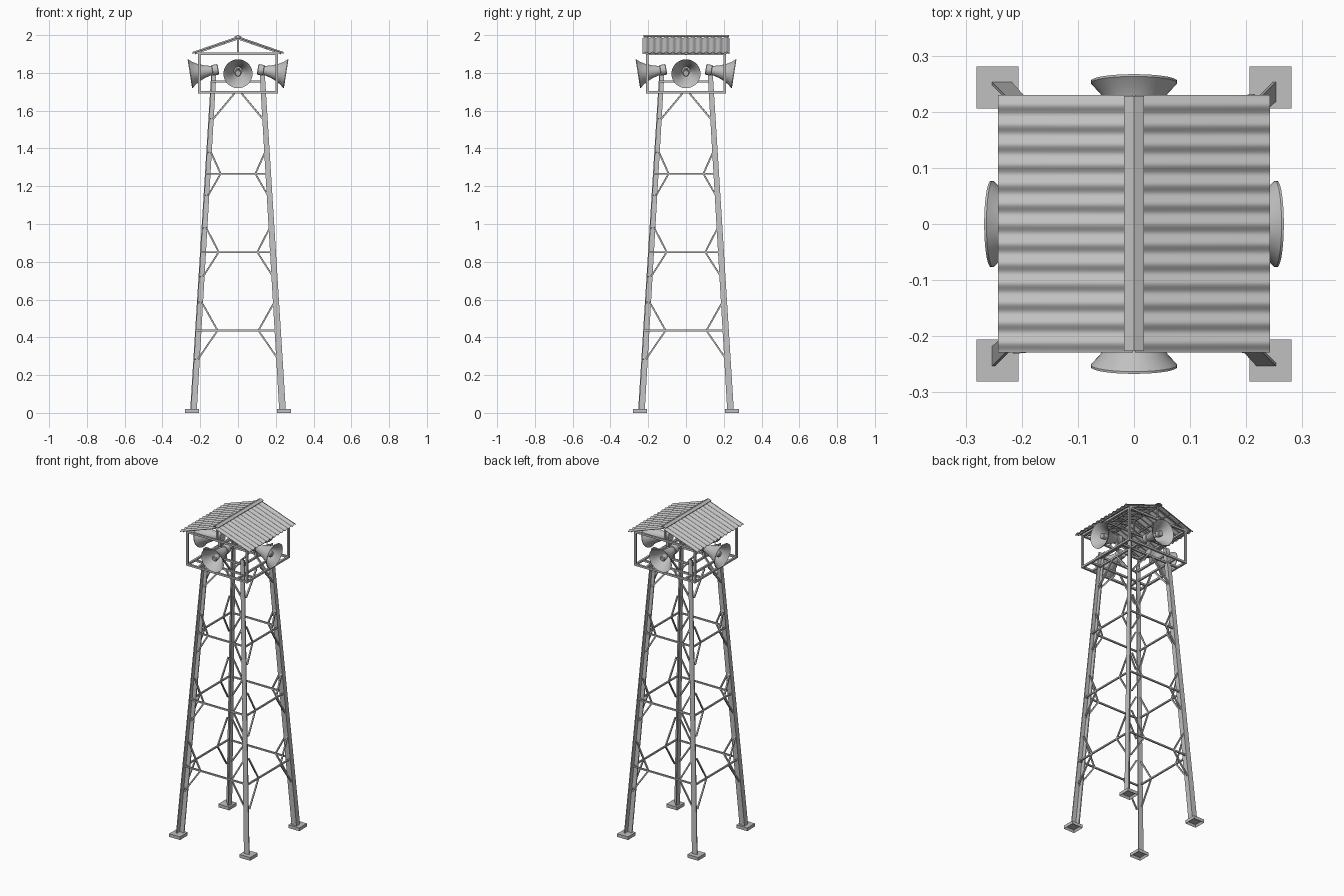
import bpy, bmesh, math
from mathutils import Vector, Matrix

cube = bpy.data.objects.get("Cube")
if cube:
    bpy.data.objects.remove(cube, do_unlink=True)

steel = bpy.data.materials.new("galvanised grey")
steel.use_nodes = True
GREY = (0.53, 0.53, 0.53, 1)
steel.diffuse_color = GREY
steel.node_tree.nodes["Principled BSDF"].inputs["Base Color"].default_value = GREY

QUARTERS = [Matrix.Rotation(math.pi / 2 * k, 4, 'Z') for k in range(4)]


def finish(name, bm, smooth=False):
    bmesh.ops.recalc_face_normals(bm, faces=bm.faces)
    mesh = bpy.data.meshes.new(name)
    bm.to_mesh(mesh)
    bm.free()
    mesh.materials.append(steel)
    obj = bpy.data.objects.new(name, mesh)
    bpy.context.collection.objects.link(obj)
    if smooth:
        bpy.ops.object.select_all(action='DESELECT')
        obj.select_set(True)
        bpy.context.view_layer.objects.active = obj
        bpy.ops.object.shade_smooth_by_angle(angle=math.radians(40))


def bar(bm, a, b, width, rot=Matrix()):
    """Square bar running from a to b."""
    a, b = rot @ Vector(a), rot @ Vector(b)
    d = b - a
    turn = d.to_track_quat('Z', 'Y').to_matrix().to_4x4()
    m = Matrix.Translation((a + b) / 2) @ turn @ Matrix.Diagonal((width, width, d.length, 1))
    bmesh.ops.create_cube(bm, size=1, matrix=m)


def loft(bm, ring_a, ring_b):
    """Closed prism between two matching outlines."""
    va, vb = [bm.verts.new(p) for p in ring_a], [bm.verts.new(p) for p in ring_b]
    n = len(va)
    for i in range(n):
        bm.faces.new((va[i], va[(i + 1) % n], vb[(i + 1) % n], vb[i]))
    bm.faces.new(va)
    bm.faces.new(vb)


def corner(z):
    """Distance of the outer leg corner from the axis at height z."""
    return 0.254 - 0.0625 * z


# Angle-iron legs leaning inward, each turned a quarter from the last
def angle_ring(z, w, t, rot):
    c = corner(z)
    outline = [(0, 0), (t, 0), (t, w - t), (w, w - t), (w, w), (0, w)]
    return [rot @ Vector((u - c, v - c, z)) for u, v in outline]


bm = bmesh.new()
for r in QUARTERS:
    loft(bm, angle_ring(0.015, 0.035, 0.006, r), angle_ring(1.79, 0.027, 0.006, r))
finish("legs", bm)

# Feet, hollow underneath
bm = bmesh.new()
for r in QUARTERS:
    m = r @ Matrix.Translation((-0.243, -0.243, 0.01)) @ Matrix.Diagonal((0.075, 0.075, 0.02, 1))
    bmesh.ops.create_cube(bm, size=1, matrix=m)
bm.normal_update()
under = [f for f in bm.faces if f.normal.z < -0.9]
bmesh.ops.inset_individual(bm, faces=under, thickness=0.01)
for f in under:
    bmesh.ops.translate(bm, verts=f.verts, vec=(0, 0, 0.014))
finish("feet", bm)

# Horizontal girts with bent corner braces on all four faces
bm = bmesh.new()


def on_face(x, h):
    return (x, -corner(h) + 0.009, h)


for z, node, rise in [(0.436, 0.108, 0.152), (0.851, 0.102, 0.13), (1.266, 0.092, 0.115)]:
    for r in QUARTERS:
        e = corner(z) - 0.006
        bar(bm, on_face(-e, z), on_face(e, z), 0.009, r)
        for s in (-1, 1):
            for h in (z + rise, z - rise):
                bar(bm, on_face(s * (corner(h) - 0.024), h), on_face(s * node, z), 0.008, r)
for r in QUARTERS:
    for s in (-1, 1):
        bar(bm, (s * 0.132, -0.148, 1.555), (s * 0.018, -0.14, 1.692), 0.009, r)
finish("tower_bracing", bm)

# Cage around the loudspeakers
bm = bmesh.new()
for r in QUARTERS:
    for z in (1.697, 1.902):
        bar(bm, (-0.211, -0.205, z), (0.211, -0.205, z), 0.012, r)
    bar(bm, (-0.205, -0.205, 1.697), (-0.205, -0.205, 1.902), 0.012, r)
    bar(bm, (-0.205, -0.135, 1.697), (0.205, -0.135, 1.697), 0.011, r)
finish("cage_frame", bm)

# Inner ring that carries the loudspeakers
bm = bmesh.new()
for r in QUARTERS:
    bar(bm, (-0.138, -0.128, 1.755), (0.138, -0.128, 1.755), 0.011, r)
    bar(bm, (0, -0.125, 1.755), (0, -0.125, 1.81), 0.014, r)
finish("speaker_mounts", bm)

# Roof frame: gable trusses, purlins and ridge beam
RISE = 0.083 / 0.24


def roof_z(x):
    return 1.99 - RISE * abs(x)


bm = bmesh.new()
for y in (-0.205, 0, 0.205):
    for s in (-1, 1):
        bar(bm, (0, y, roof_z(0) - 0.009), (s * 0.228, y, roof_z(0.228) - 0.009), 0.008)
    bar(bm, (0, y, 1.902), (0, y, 1.98), 0.009)
    bar(bm, (-0.205, y, 1.902), (0.205, y, 1.902), 0.009)
for x in (-0.225, -0.15, -0.075, 0, 0.075, 0.15, 0.225):
    bar(bm, (x, -0.22, roof_z(x) - 0.009), (x, 0.22, roof_z(x) - 0.009), 0.007)
finish("roof_frame", bm)

# Corrugated roof sheets
WAVES, STEPS = 13, 10
COUNT = WAVES * STEPS


def wave_outline(x):
    top = []
    for i in range(COUNT + 1):
        lift = -0.004 * math.cos(math.tau * i / STEPS)
        top.append(Vector((x, -0.229 + 0.459 * i / COUNT, roof_z(x) + lift)))
    return top + [p - Vector((0, 0, 0.002)) for p in reversed(top)]


for side, s in (("left", 1), ("right", -1)):
    bm = bmesh.new()
    loft(bm, wave_outline(s * 0.002), wave_outline(s * 0.242))
    finish(side + "_roof_sheet", bm, smooth=True)

# Folded ridge cap
bm = bmesh.new()
drop = RISE * 0.018
section = [(-0.018, 1.999 - drop), (0, 2.0), (0.018, 1.999 - drop),
           (0.018, 1.996 - drop), (0, 1.996), (-0.018, 1.996 - drop)]
loft(bm, [(x, -0.226, z) for x, z in section], [(x, 0.228, z) for x, z in section])
finish("ridge_cap", bm, smooth=True)

# Horn loudspeakers: lathe profiles (distance back from mouth, radius)
HORN = [(-0.002, 0.075), (0, 0.077), (-0.004, 0.077), (-0.02, 0.062), (-0.045, 0.047),
        (-0.08, 0.033), (-0.12, 0.023), (-0.122, 0.028), (-0.15, 0.028), (-0.153, 0.025), (-0.153, 0)]
BELL = [(-0.002, 0.075), (-0.02, 0.059), (-0.045, 0.044), (-0.08, 0.03), (-0.11, 0.021), (-0.11, 0)]
PLUG = [(-0.11, 0.012), (-0.05, 0.012), (-0.048, 0.018), (-0.022, 0.018), (-0.018, 0.014), (-0.018, 0)]


def lathe(bm, profile, matrix, sides=32):
    verts = [bm.verts.new((t, 0, r)) for t, r in profile]
    edges = [bm.edges.new(pair) for pair in zip(verts, verts[1:])]
    bmesh.ops.spin(bm, geom=verts + edges, cent=(0, 0, 0), axis=(1, 0, 0),
                   angle=math.tau, steps=sides, use_merge=True)
    new = {v for f in bm.faces for v in f.verts if not f.tag}
    bmesh.ops.transform(bm, matrix=matrix, verts=list(new))
    for f in bm.faces:
        f.tag = True


tilt = Matrix.Translation((0.255, 0, 1.795)) @ Matrix.Rotation(math.radians(9), 4, 'Y')
for label, r in zip(("left", "back", "right", "front"), QUARTERS):
    bm = bmesh.new()
    for profile in (HORN, BELL, PLUG):
        lathe(bm, profile, r @ tilt)
    bmesh.ops.remove_doubles(bm, verts=bm.verts, dist=0.0002)
    finish(label + "_horn", bm, smooth=True)
